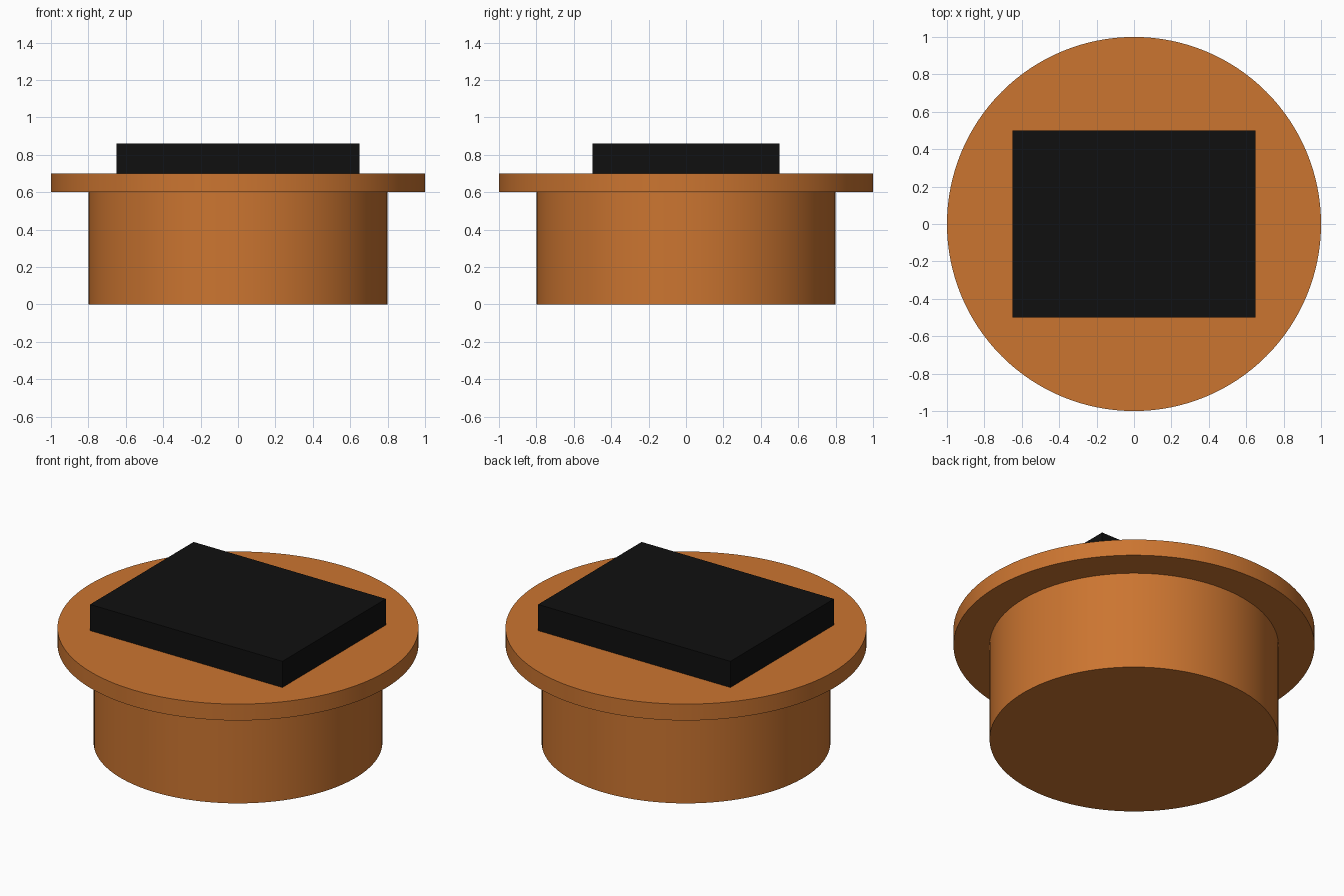
import bpy, math

if "Cube" in bpy.data.objects:
    bpy.data.objects.remove(bpy.data.objects["Cube"])


def material(name, rgb):
    m = bpy.data.materials.new(name)
    m.diffuse_color = (*rgb, 1)
    m.use_nodes = True
    m.node_tree.nodes["Principled BSDF"].inputs["Base Color"].default_value = m.diffuse_color
    return m


copper = material("copper_orange", (0.60, 0.178, 0.030))
black = material("black", (0.005, 0.005, 0.005))


def disc(name, radius, z0, z1):
    bpy.ops.mesh.primitive_cylinder_add(vertices=128, radius=radius, depth=z1 - z0,
                                        location=(0, 0, (z0 + z1) / 2))
    ob = bpy.context.object
    ob.name = name
    ob.data.materials.append(copper)
    bpy.ops.object.shade_smooth_by_angle(angle=math.radians(30))


# Round body with a wider flange on top
disc("body", 0.8, 0.0, 0.6)
disc("flange", 1.0, 0.6, 0.7)

# Rectangular block on the flange
bpy.ops.mesh.primitive_cube_add(size=1, location=(0, 0, 0.78))
block = bpy.context.object
block.name = "top_block"
block.scale = (1.3, 1.0, 0.16)
bpy.ops.object.transform_apply(location=False, rotation=False, scale=True)
block.data.materials.append(black)
